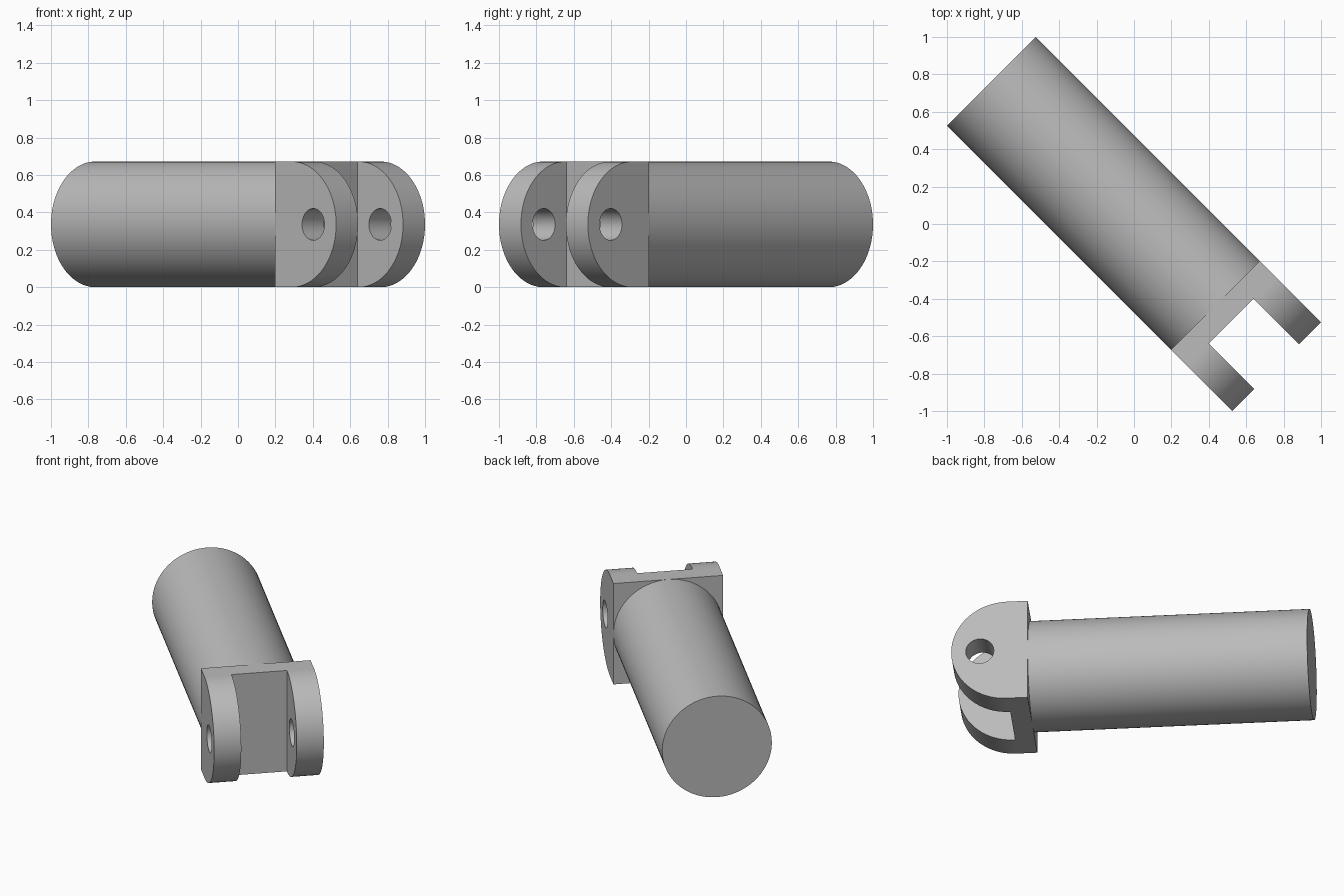
import bpy, bmesh, math
from mathutils import Matrix

cube = bpy.data.objects.get("Cube")
if cube:
    bpy.data.objects.remove(cube, do_unlink=True)

R = 0.336                   # body radius and half height of the fork
BACK, NECK, SLOT, TIP = -1.078, 0.615, 0.735, 1.078
PIN, PIN_R, GAP = 0.905, 0.085, 0.17
# local x runs along the body, turned diagonally in plan
FRAME = Matrix.Translation((0, 0, R)) @ Matrix.Rotation(-math.pi / 4, 4, 'Z')

grey = bpy.data.materials.new("plain grey")
grey.use_nodes = True
colour = (0.5, 0.5, 0.5, 1)
grey.diffuse_color = colour
grey.node_tree.nodes["Principled BSDF"].inputs["Base Color"].default_value = colour


def make(name, bm):
    bmesh.ops.recalc_face_normals(bm, faces=bm.faces)
    mesh = bpy.data.meshes.new(name)
    bm.to_mesh(mesh)
    bm.free()
    mesh.materials.append(grey)
    ob = bpy.data.objects.new(name, mesh)
    bpy.context.collection.objects.link(ob)
    ob.matrix_world = FRAME
    return ob


def cylinder(name, radius, length, centre, axis, segments):
    bm = bmesh.new()
    m = Matrix.Translation((centre, 0, 0)) @ Matrix.Rotation(math.pi / 2, 4, axis)
    bmesh.ops.create_cone(bm, cap_ends=True, segments=segments, radius1=radius,
                          radius2=radius, depth=length, matrix=m)
    return make(name, bm)


# round body, run slightly into the fork
end = NECK + 0.01
body = cylinder("body", R, end - BACK, (BACK + end) / 2, 'Y', 96)

# fork: square at the neck, half round at the tip
bm = bmesh.new()
outline = [(NECK, R), (NECK, -R)]
steps = 48
for i in range(steps + 1):
    a = math.pi * (i / steps - 0.5)
    outline.append((TIP - R + R * math.cos(a), R * math.sin(a)))
face = bm.faces.new([bm.verts.new((x, -R, z)) for x, z in outline])
side = bmesh.ops.extrude_face_region(bm, geom=[face])["geom"]
bmesh.ops.translate(bm, vec=(0, 2 * R, 0),
                    verts=[g for g in side if isinstance(g, bmesh.types.BMVert)])
fork = make("fork", bm)

# cutters: slot between the prongs and pin hole through both
bm = bmesh.new()
bmesh.ops.create_cube(bm, size=1, matrix=Matrix.Translation((SLOT + 0.5, 0, 0))
                      @ Matrix.Diagonal((1, 2 * GAP, 1, 1)))
cutters = [make("slot_cutter", bm),
           cylinder("pin_cutter", PIN_R, 1, PIN, 'X', 48)]
for cutter in cutters:
    cutter.hide_render = True
    mod = fork.modifiers.new(cutter.name, 'BOOLEAN')
    mod.operation = 'DIFFERENCE'
    mod.solver = 'EXACT'
    mod.object = cutter

# bake the cuts and drop the cutters
bpy.context.view_layer.update()
graph = bpy.context.evaluated_depsgraph_get()
cut = bpy.data.meshes.new_from_object(fork.evaluated_get(graph))
fork.modifiers.clear()
fork.data = cut
for cutter in cutters:
    bpy.data.objects.remove(cutter, do_unlink=True)

# smooth curves with sharp rims
bpy.ops.object.select_all(action='DESELECT')
for ob in (body, fork):
    ob.select_set(True)
bpy.context.view_layer.objects.active = body
bpy.ops.object.shade_smooth_by_angle(angle=math.radians(30))
